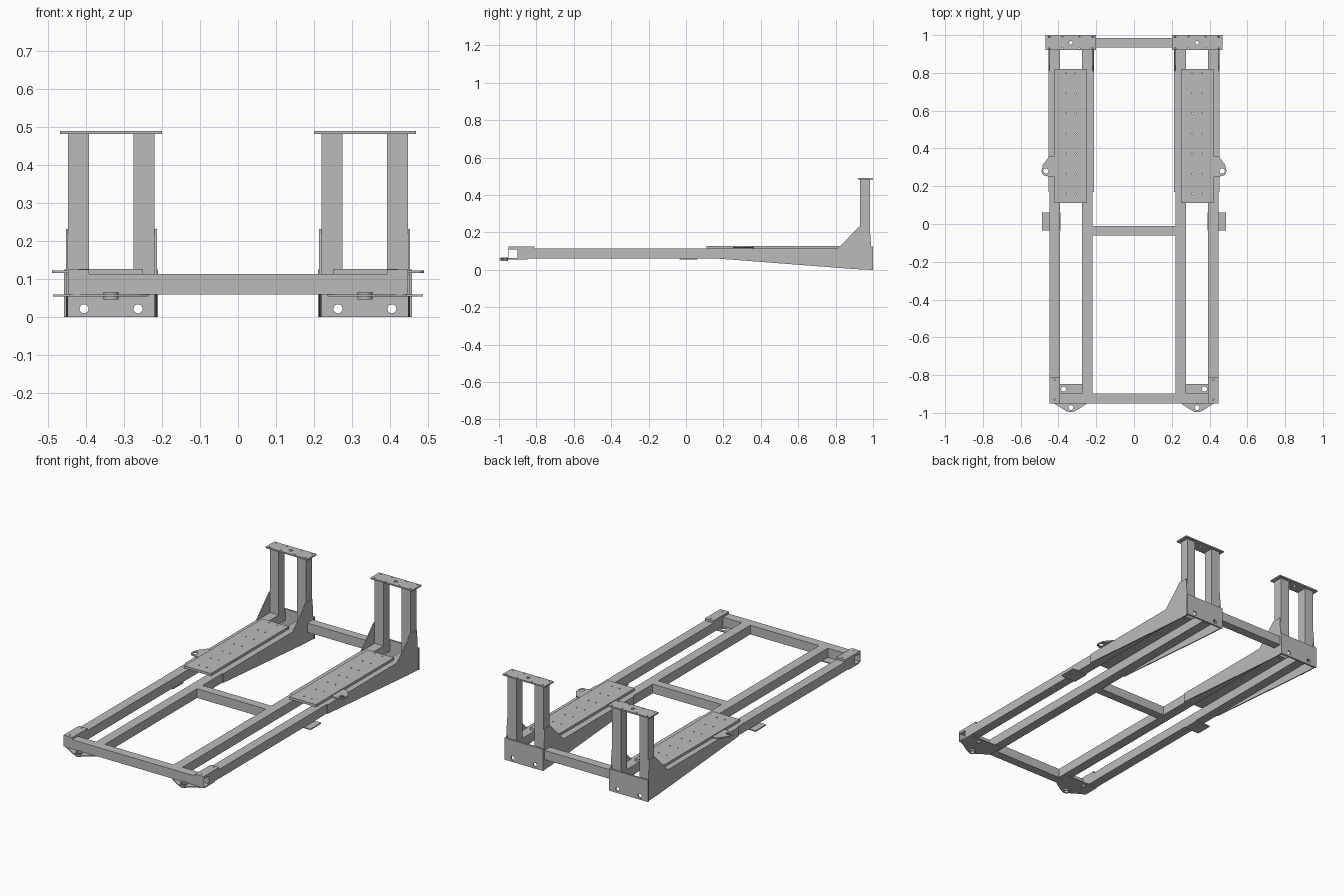
import bpy, bmesh, math
from mathutils import Matrix, Vector

cube = bpy.data.objects.get("Cube")
if cube:
    bpy.data.objects.remove(cube, do_unlink=True)

steel = bpy.data.materials.new("grey steel")
steel.use_nodes = True
GREY = (0.5, 0.5, 0.5, 1)
steel.diffuse_color = GREY
steel.node_tree.nodes["Principled BSDF"].inputs["Base Color"].default_value = GREY


def add_mesh(name, mesh):
    mesh.name = name
    mesh.materials.clear()
    mesh.materials.append(steel)
    obj = bpy.data.objects.new(name, mesh)
    bpy.context.collection.objects.link(obj)
    return obj


def span(a, b):
    return min(a, b), max(a, b)


def box(name, xs, ys, zs):
    """Box between the given x, y and z limits."""
    lims = [span(*xs), span(*ys), span(*zs)]
    size = [hi - lo for lo, hi in lims]
    centre = Vector([(hi + lo) / 2 for lo, hi in lims])
    bm = bmesh.new()
    bmesh.ops.create_cube(bm, size=1,
                          matrix=Matrix.Translation(centre) @ Matrix.Diagonal((*size, 1)))
    mesh = bpy.data.meshes.new(name)
    bm.to_mesh(mesh)
    bm.free()
    return add_mesh(name, mesh)


def circle(x, y, r, n=16):
    return [(x + r * math.cos(2 * math.pi * i / n),
             y + r * math.sin(2 * math.pi * i / n)) for i in range(n)]


def rect(xs, ys):
    return [(xs[0], ys[0]), (xs[1], ys[0]), (xs[1], ys[1]), (xs[0], ys[1])]


# Plate planes: flat on z, upright facing y, upright facing x
FLAT = Matrix.Identity(3)
FACE_Y = Matrix(((1, 0, 0), (0, 0, -1), (0, 1, 0)))
FACE_X = Matrix(((0, 0, 1), (1, 0, 0), (0, 1, 0)))


def plate(name, outline, holes, plane, level, thick):
    """Extruded outline with round or other cut-outs, centred on level along its normal."""
    curve = bpy.data.curves.new(name, "CURVE")
    curve.dimensions = "2D"
    curve.fill_mode = "BOTH"
    curve.extrude = thick / 2
    for loop in [outline] + holes:
        spline = curve.splines.new("POLY")
        spline.points.add(len(loop) - 1)
        for point, (u, v) in zip(spline.points, loop):
            point.co = (u, v, 0, 1)
        spline.use_cyclic_u = True
    temp = bpy.data.objects.new(name + "_outline", curve)
    bpy.context.collection.objects.link(temp)
    graph = bpy.context.evaluated_depsgraph_get()
    mesh = bpy.data.meshes.new_from_object(temp.evaluated_get(graph))
    bpy.data.objects.remove(temp, do_unlink=True)
    bpy.data.curves.remove(curve)
    normal = plane @ Vector((0, 0, 1))
    if normal.y < 0:
        level = -level
    mesh.transform(Matrix.Translation(normal * level) @ plane.to_4x4())
    bm = bmesh.new()
    bm.from_mesh(mesh)
    bmesh.ops.remove_doubles(bm, verts=bm.verts, dist=1e-5)
    bmesh.ops.recalc_face_normals(bm, faces=bm.faces)
    bm.to_mesh(mesh)
    bm.free()
    mesh.shade_flat()
    return add_mesh(name, mesh)


# Frame height and the two tubes of each side
LOW, HIGH = 0.06, 0.113
INNER, OUTER = (0.219, 0.275), (0.392, 0.447)
MID = 0.334

# Cross members; the front one is an open tube
plate("front_beam", rect((-0.95, -0.898), (LOW, HIGH)),
      [rect((-0.946, -0.902), (LOW + 0.004, HIGH - 0.004))], FACE_X, 0, 0.894)
box("middle_crossbar", (-0.219, 0.219), (-0.06, -0.01), (LOW, HIGH))
box("rear_crossbar", (-0.219, 0.219), (0.935, 0.985), (LOW, HIGH))

GUSSET = [(0.17, LOW), (0.9, 0.004), (0.99, 0), (0.99, 0.125), (0.982, 0.232),
          (0.927, 0.232), (0.81, HIGH), (0.17, HIGH)]

for side, s in (("left", 1), ("right", -1)):
    def mx(points):
        return [(s * x, y) for x, y in points]

    # Long rails, rear posts and tapered gussets
    for which, (a, b) in (("inner", INNER), ("outer", OUTER)):
        xs = (s * a, s * b)
        box(f"{side}_{which}_rail", xs, (-0.898, 0.99), (LOW, HIGH))
        box(f"{side}_{which}_post", xs, (0.93, 0.985), (HIGH, 0.482))
        skin = b + 0.003 if which == "outer" else a - 0.003
        plate(f"{side}_{which}_gusset", GUSSET, [], FACE_X, s * skin, 0.006)

    # Rear end plate with two holes
    plate(f"{side}_rear_plate", mx(rect((0.21, 0.458), (0, 0.125))),
          [circle(s * x, 0.022, 0.012) for x in (0.263, 0.405)], FACE_Y, 0.995, 0.01)

    # Post head plate
    bolts = [circle(s * (MID + dx), 0.96 + dy, 0.004, 8)
             for dx in (-0.115, -0.045, 0.045, 0.115) for dy in (-0.03, 0.03)]
    plate(f"{side}_head_plate", mx(rect((0.2, 0.468), (0.92, 1.0))),
          bolts + [circle(s * MID, 0.96, 0.01)], FLAT, 0.486, 0.008)

    # Drilled mounting plate
    plate(f"{side}_mounting_plate", mx(rect((0.25, 0.42), (0.11, 0.82))),
          [circle(s * x, 0.16 + i * 0.1065, 0.004, 8)
           for x in (0.31, 0.36) for i in range(7)], FLAT, 0.12, 0.014)

    # Lifting lug and lower side tab
    lug = [(0.42, 0.25), (0.445, 0.25)]
    lug += [(0.467 + 0.022 * math.cos(math.radians(t)), 0.28 + 0.025 * math.sin(math.radians(t)))
            for t in range(-90, 31, 20)]
    lug += [(0.485, 0.31), (0.447, 0.36), (0.42, 0.36)]
    plate(f"{side}_lug", mx(lug), [circle(s * 0.467, 0.28, 0.014)], FLAT, 0.119, 0.007)
    box(f"{side}_side_tab", (s * 0.39, s * 0.487), (-0.035, 0.062), (0.054, LOW))

    # Front corner cover
    plate(f"{side}_corner_cover", mx(rect((0.392, 0.447), (-0.95, -0.81))),
          [circle(s * 0.42, y, 0.004, 8) for y in (-0.825, -0.93)], FLAT, 0.119, 0.012)

    # Front tow plate with its bushing
    tow = [(0.235, -0.848), (0.235, -0.94), (0.255, -0.955), (0.31, -0.99), (0.325, -0.996),
           (0.343, -0.996), (0.36, -0.99), (0.415, -0.955), (0.445, -0.94), (0.445, -0.848)]
    plate(f"{side}_tow_plate", mx(tow),
          [circle(s * MID, -0.972, 0.013), circle(s * 0.372, -0.874, 0.014)], FLAT, 0.057, 0.006)
    plate(f"{side}_tow_bushing", circle(s * MID, -0.972, 0.02, 24),
          [circle(s * MID, -0.972, 0.013)], FLAT, 0.056, 0.02)
